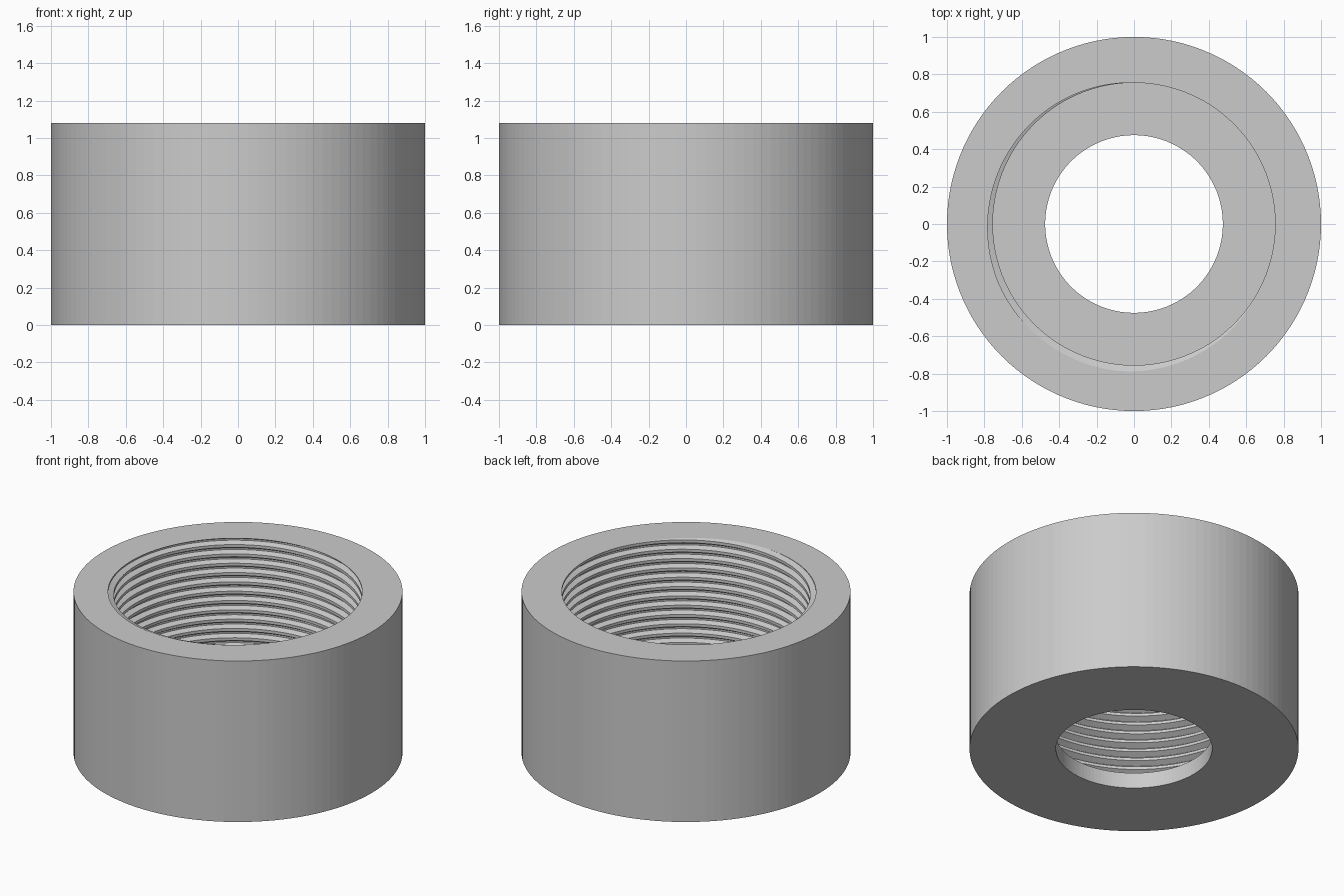
import bpy
import bmesh
from math import sin, cos, radians

cube = bpy.data.objects.get("Cube")
if cube:
    bpy.data.objects.remove(cube)

SEGMENTS = 120
HEIGHT, FLOOR = 1.08, 0.105
OUTER, HOLE = 1.0, 0.475
CREST, ROOT = 0.755, 0.79
PITCH, TURNS = 0.0625, 18

# One turn of the thread: angle along the turn and radius there
THREAD = [(-20, CREST), (90, CREST), (205, ROOT), (265, ROOT), (340, CREST)]


def thread_radius(phase):
    """Radius of the thread at an angle along its turn."""
    phase = (phase + 20) % 360 - 20
    for (a, ra), (b, rb) in zip(THREAD, THREAD[1:]):
        if phase <= b:
            return ra + (rb - ra) * (phase - a) / (b - a)
    return CREST


def section(angle):
    """Closed wall section (radius, height) at an angle round the axis."""
    points = [(HOLE, FLOOR), (HOLE, 0), (OUTER, 0), (OUTER, HEIGHT)]
    for turn in range(-1, TURNS):
        for corner, _ in THREAD[1:]:
            z = HEIGHT - PITCH * (corner + 360 * turn - angle) / 360
            z = min(max(z, FLOOR), HEIGHT)
            points.append((thread_radius(angle + 360 * (HEIGHT - z) / PITCH), z))
    return points


# Sweep the section round the axis; the thread climbs as it turns
bm = bmesh.new()
columns = []
for i in range(SEGMENTS + 1):
    angle = 360 * i / SEGMENTS
    c, s = cos(radians(angle)), sin(radians(angle))
    columns.append([bm.verts.new((r * c, r * s, z)) for r, z in section(angle)])
for left, right in zip(columns, columns[1:]):
    for k in range(len(left)):
        bm.faces.new((left[k - 1], right[k - 1], right[k], left[k]))

# Close the seam and drop the parts trimmed flat at the rim and floor
bmesh.ops.remove_doubles(bm, verts=bm.verts, dist=0.00002)
bmesh.ops.recalc_face_normals(bm, faces=bm.faces)

mesh = bpy.data.meshes.new("threaded_cap")
bm.to_mesh(mesh)
bm.free()
cap = bpy.data.objects.new("threaded_cap", mesh)
bpy.context.collection.objects.link(cap)

# Plain grey
grey = bpy.data.materials.new("light_grey")
grey.use_nodes = True
colour = (0.6, 0.6, 0.6, 1)
grey.diffuse_color = colour
grey.node_tree.nodes["Principled BSDF"].inputs["Base Color"].default_value = colour
mesh.materials.append(grey)
